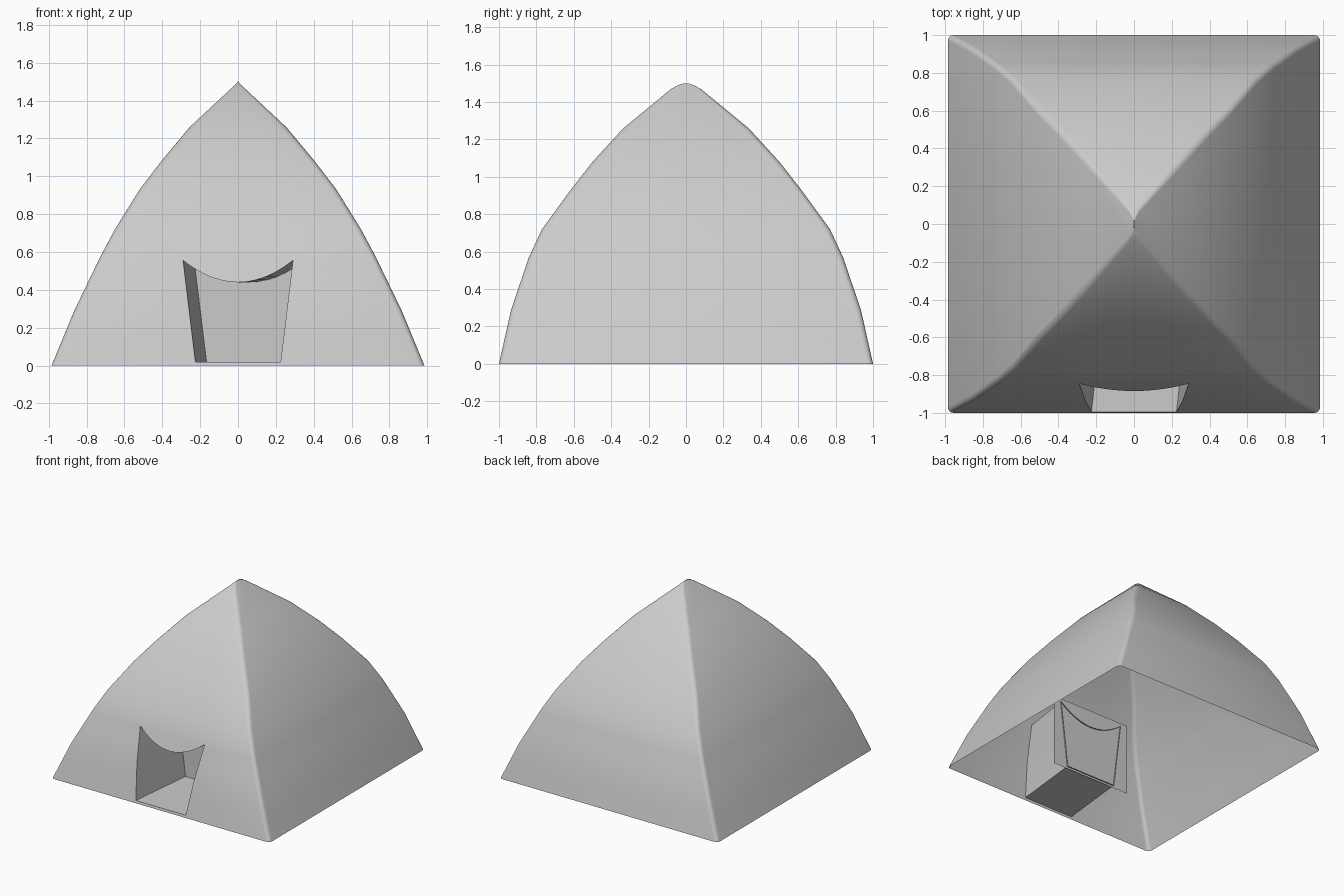
import bpy, bmesh, math

if "Cube" in bpy.data.objects:
    bpy.data.objects.remove(bpy.data.objects["Cube"])

# height, half width (x), half depth (y) of the curved canopy
PROFILE = [(0, .985, 1), (.29, .865, .935), (.57, .73, .84), (.72, .65, .77), (.93, .52, .617),
           (1.08, .405, .5), (1.26, .255, .335), (1.47, .03, .08), (1.49, .01, .042), (1.5, .001, .012)]
SILL, TOP, DIP = .02, .555, .44           # doorway heights
XS = [-.29 + .58 * i / 12 for i in range(13)]
LOW = [SILL, .15, .29, .42, TOP]          # rows beside the doorway


def size(z):
    for (z0, x0, y0), (z1, x1, y1) in zip(PROFILE, PROFILE[1:]):
        if z <= z1:
            t = (z - z0) / (z1 - z0)
            return x0 + t * (x1 - x0), y0 + t * (y1 - y0)
    return PROFILE[-1][1:]


def radius(z):
    return min(.03, size(z)[0] * .5)


def edge(z):
    return size(z)[0] - radius(z)


def front(x, z):
    return (x, -size(z)[1], z)


def door_half(z):
    return .225 + (z - SILL) / (TOP - SILL) * .065


def arch(x):
    return DIP + (TOP - DIP) * (x / .29) ** 2


def loft(bm, rows):
    grid = [[bm.verts.new(p) for p in row] for row in rows]
    for a, b in zip(grid, grid[1:]):
        for i in range(len(a) - 1):
            bm.faces.new((a[i], a[i + 1], b[i + 1], b[i]))


def finish(bm, name):
    bmesh.ops.remove_doubles(bm, verts=bm.verts, dist=1e-4)
    bmesh.ops.recalc_face_normals(bm, faces=bm.faces)
    me = bpy.data.meshes.new(name)
    bm.to_mesh(me)
    bm.free()
    ob = bpy.data.objects.new(name, me)
    bpy.context.collection.objects.link(ob)
    bpy.ops.object.select_all(action='DESELECT')
    ob.select_set(True)
    bpy.context.view_layer.objects.active = ob
    bpy.ops.object.shade_smooth_by_angle(angle=math.radians(35))
    return ob


def ring(z):
    # rounded rectangle, front right round the back to front left
    x, y = size(z)
    r = radius(z)
    pts = []
    for k, (sx, sy) in enumerate([(1, -1), (1, 1), (-1, 1), (-1, -1)]):
        for j in range(5):
            a = math.radians(-90 + 90 * k + 22.5 * j)
            pts.append((sx * (x - r) + r * math.cos(a), sy * (y - r) + r * math.sin(a), z))
    return pts


# canopy: sides and back, then the front wall around the doorway
bm = bmesh.new()
high = [TOP] + [p[0] for p in PROFILE if p[0] > TOP]
loft(bm, [ring(z) for z in [0] + LOW + high[1:]])
for s in (-1, 1):
    loft(bm, [[front(s * edge(z), z), front(s * door_half(max(z, SILL)), z)] for z in [0] + LOW])
loft(bm, [[front(x * .225 / .29, z) for x in XS] for z in (0, SILL)])
loft(bm, [[front(x, arch(x) + t * (TOP - arch(x))) for x in XS] for t in (0, .5, 1)])
loft(bm, [[front(x * edge(z) / edge(TOP), z) for x in [-edge(TOP)] + XS + [edge(TOP)]] for z in high])
finish(bm, "canopy")

# doorway tunnel, slanting slightly sideways as it runs inward
outline = [(-door_half(z), z) for z in LOW] + [(x, arch(x)) for x in XS[1:-1]]
outline += [(door_half(z), z) for z in reversed(LOW)]
outline.append(outline[0])
bm = bmesh.new()
loft(bm, [[front(x, z) for x, z in outline], [(x + .06, -.43, z) for x, z in outline]])
finish(bm, "doorway_tunnel")

# flat panel closing the tunnel
bm = bmesh.new()
loft(bm, [[(-.3, -.44, z), (.41, -.44, z)] for z in (.003, .585)])
finish(bm, "back_panel")
